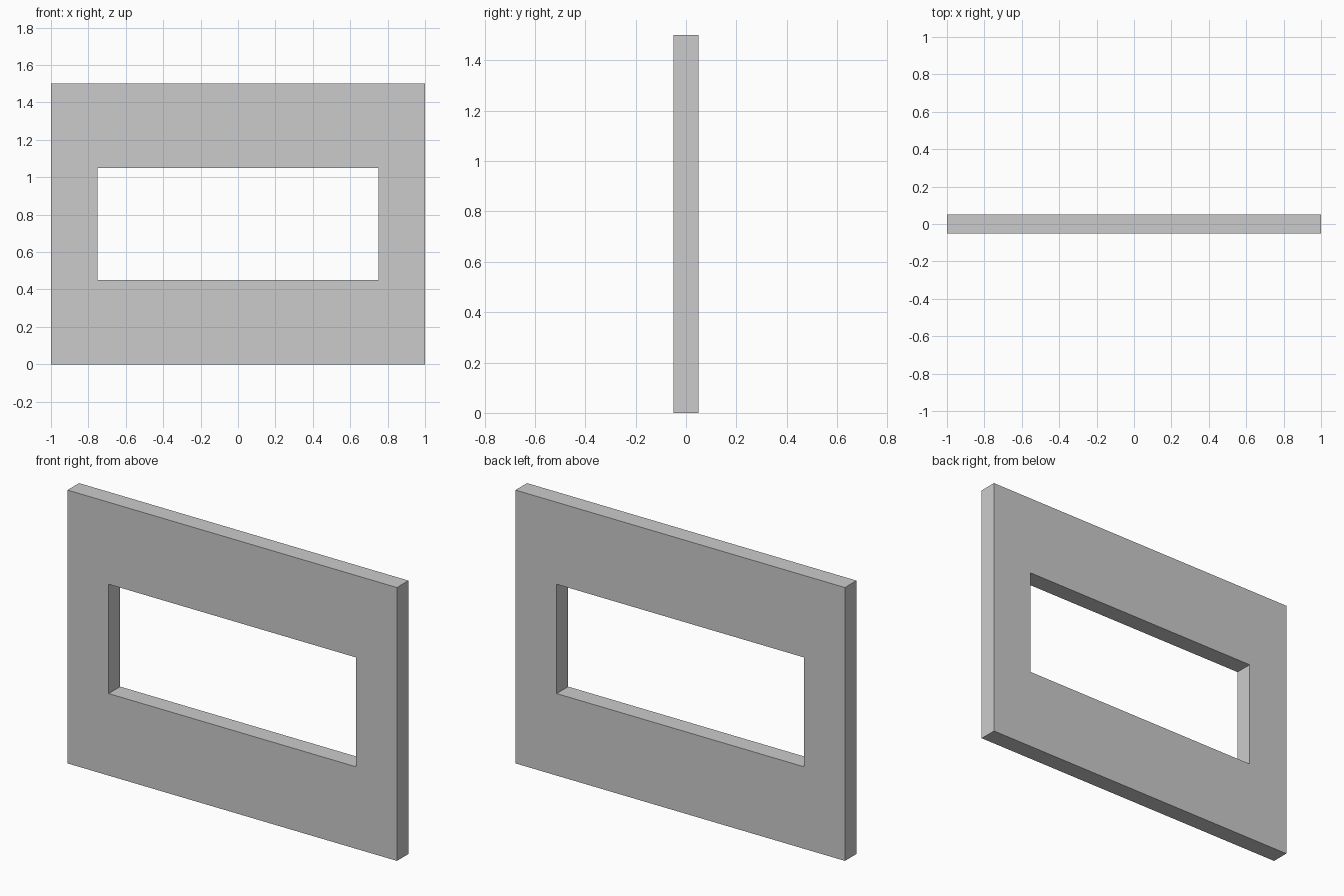
import bpy
import bmesh

if "Cube" in bpy.data.objects:
    bpy.data.objects.remove(bpy.data.objects["Cube"])

WIDTH, DEPTH, HEIGHT = 2.0, 0.1, 1.5
OPEN_X, OPEN_Z0, OPEN_Z1 = 0.75, 0.45, 1.05


def rectangle(x, z0, z1):
    """Corner points of a rectangle centred on x = 0."""
    return [(-x, z0), (x, z0), (x, z1), (-x, z1)]


bm = bmesh.new()
outer = rectangle(WIDTH / 2, 0, HEIGHT)
inner = rectangle(OPEN_X, OPEN_Z0, OPEN_Z1)

# Front and back outlines of the wall and its window opening
rings = {}
for side, y in (("front", -DEPTH / 2), ("back", DEPTH / 2)):
    for name, loop in (("outer", outer), ("inner", inner)):
        rings[side, name] = [bm.verts.new((x, y, z)) for x, z in loop]

# Bridge the outlines: wall faces, outside edges and opening reveals
bridges = [
    (rings["front", "outer"], rings["front", "inner"]),
    (rings["front", "inner"], rings["back", "inner"]),
    (rings["back", "inner"], rings["back", "outer"]),
    (rings["back", "outer"], rings["front", "outer"]),
]
for a, b in bridges:
    for i in range(4):
        j = (i + 1) % 4
        bm.faces.new((a[i], a[j], b[j], b[i]))

bmesh.ops.recalc_face_normals(bm, faces=bm.faces)
mesh = bpy.data.meshes.new("window_wall")
bm.to_mesh(mesh)
bm.free()
wall = bpy.data.objects.new("window_wall", mesh)
bpy.context.collection.objects.link(wall)
